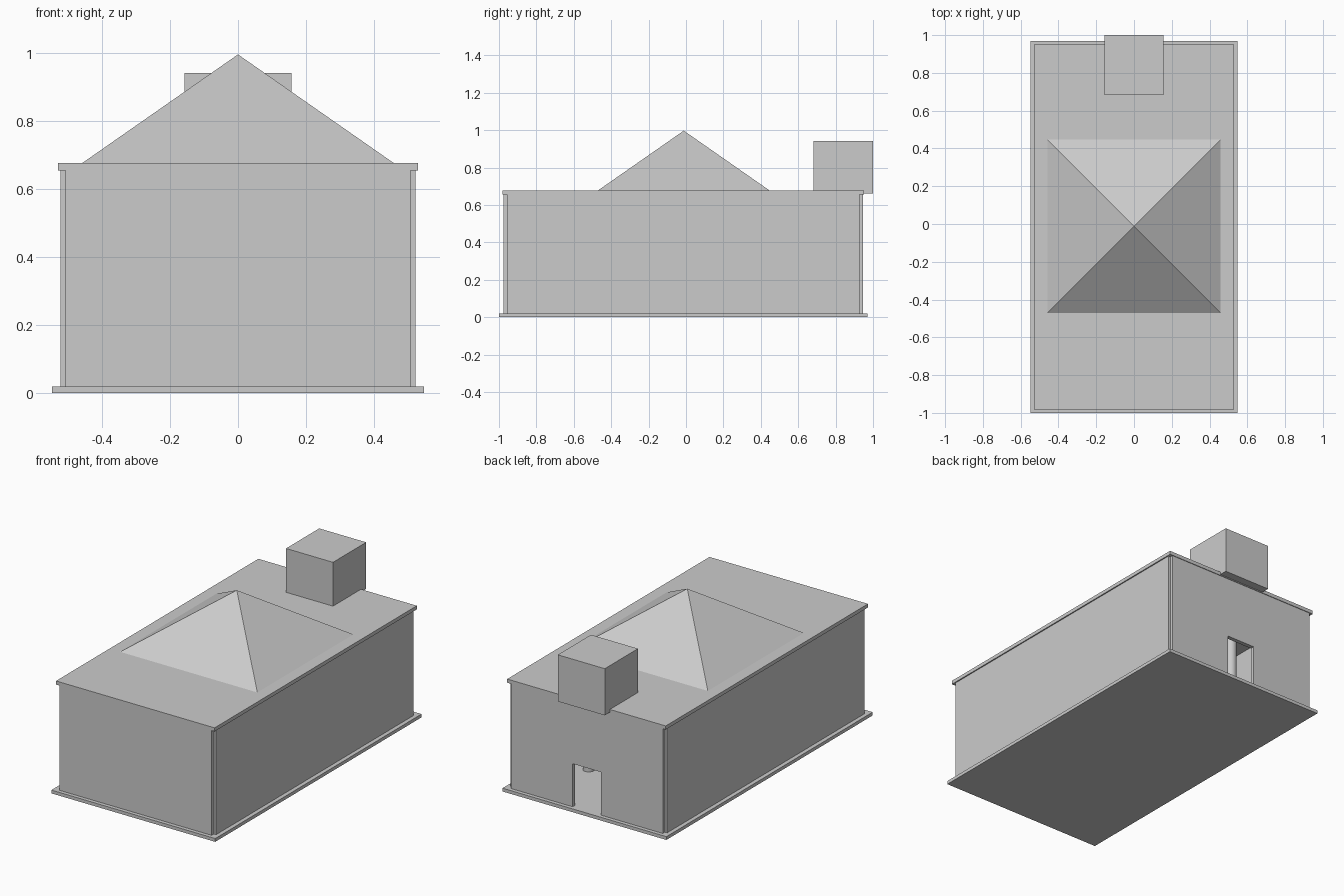
import bpy
import bmesh
from math import pi, sqrt
from mathutils import Matrix

cube = bpy.data.objects.get("Cube")
if cube:
    bpy.data.objects.remove(cube, do_unlink=True)

stone = bpy.data.materials.new("light_grey_stone")
stone.use_nodes = True
GREY = (0.6, 0.6, 0.6, 1)
stone.diffuse_color = GREY
stone.node_tree.nodes["Principled BSDF"].inputs["Base Color"].default_value = GREY

MID_Y = -0.015                      # centre line of the building itself
FLOOR, CEILING, ROOF = 0.02, 0.655, 0.677


def finish(name, bm):
    mesh = bpy.data.meshes.new(name)
    bm.to_mesh(mesh)
    bm.free()
    mesh.materials.append(stone)
    obj = bpy.data.objects.new(name, mesh)
    bpy.context.collection.objects.link(obj)
    return obj


def box(name, x, y, z):
    """Box from (low, high) pairs on each axis."""
    bm = bmesh.new()
    bmesh.ops.create_cube(bm, size=1)
    for v in bm.verts:
        v.co = [lo + (c + 0.5) * (hi - lo) for c, (lo, hi) in zip(v.co, (x, y, z))]
    return finish(name, bm)


def cone(name, sides, r1, r2, x, y, z, turn=0):
    bm = bmesh.new()
    place = Matrix.Translation((x, y, (z[0] + z[1]) / 2)) @ Matrix.Rotation(turn, 4, "Z")
    bmesh.ops.create_cone(bm, cap_ends=True, segments=sides, radius1=r1,
                          radius2=r2, depth=z[1] - z[0], matrix=place)
    bmesh.ops.remove_doubles(bm, verts=bm.verts, dist=1e-5)
    return finish(name, bm)


# Base and flat roof slabs
box("base_slab", (-0.548, 0.548), (MID_Y - 0.985, MID_Y + 0.985), (0, FLOOR))
box("roof_slab", (-0.53, 0.53), (MID_Y - 0.966, MID_Y + 0.966), (CEILING, ROOF))

# Wall panels, leaving notched corners
for side, s in (("left", 1), ("right", -1)):
    box(side + "_wall", sorted((s * 0.505, s * 0.523)),
        (MID_Y - 0.942, MID_Y + 0.942), (FLOOR, CEILING))
box("front_wall", (-0.508, 0.508), (MID_Y - 0.962, MID_Y - 0.94), (FLOOR, CEILING))

# Back wall as a single outline with a doorway
bm = bmesh.new()
DOOR_X, DOOR_TOP = 0.095, 0.28
outline = [(-0.508, FLOOR), (-DOOR_X, FLOOR), (-DOOR_X, DOOR_TOP), (DOOR_X, DOOR_TOP),
           (DOOR_X, FLOOR), (0.508, FLOOR), (0.508, CEILING), (-0.508, CEILING)]
face = bm.faces.new([bm.verts.new((x, MID_Y + 0.962, z)) for x, z in outline])
solid = bmesh.ops.extrude_face_region(bm, geom=[face])
bmesh.ops.translate(bm, vec=(0, -0.025, 0),
                    verts=[g for g in solid["geom"] if isinstance(g, bmesh.types.BMVert)])
bmesh.ops.recalc_face_normals(bm, faces=bm.faces)
finish("back_wall", bm)

# Pyramid and box on the roof
cone("roof_pyramid", 4, 0.459 * sqrt(2), 0, 0, MID_Y + 0.003, (ROOF, 0.997), pi / 4)
box("roof_box", (-0.157, 0.157), (0.683, 1.0), (0.66, 0.942))

# Columns inside the hall
for side, x in (("left", 0.3), ("right", -0.3)):
    for place, y in (("front", -0.515), ("back", 0.515)):
        column = cone(f"{place}_{side}_column", 24, 0.033, 0.033, x, MID_Y + y,
                      (FLOOR, CEILING))
        bpy.ops.object.select_all(action="DESELECT")
        column.select_set(True)
        bpy.context.view_layer.objects.active = column
        bpy.ops.object.shade_smooth_by_angle()
